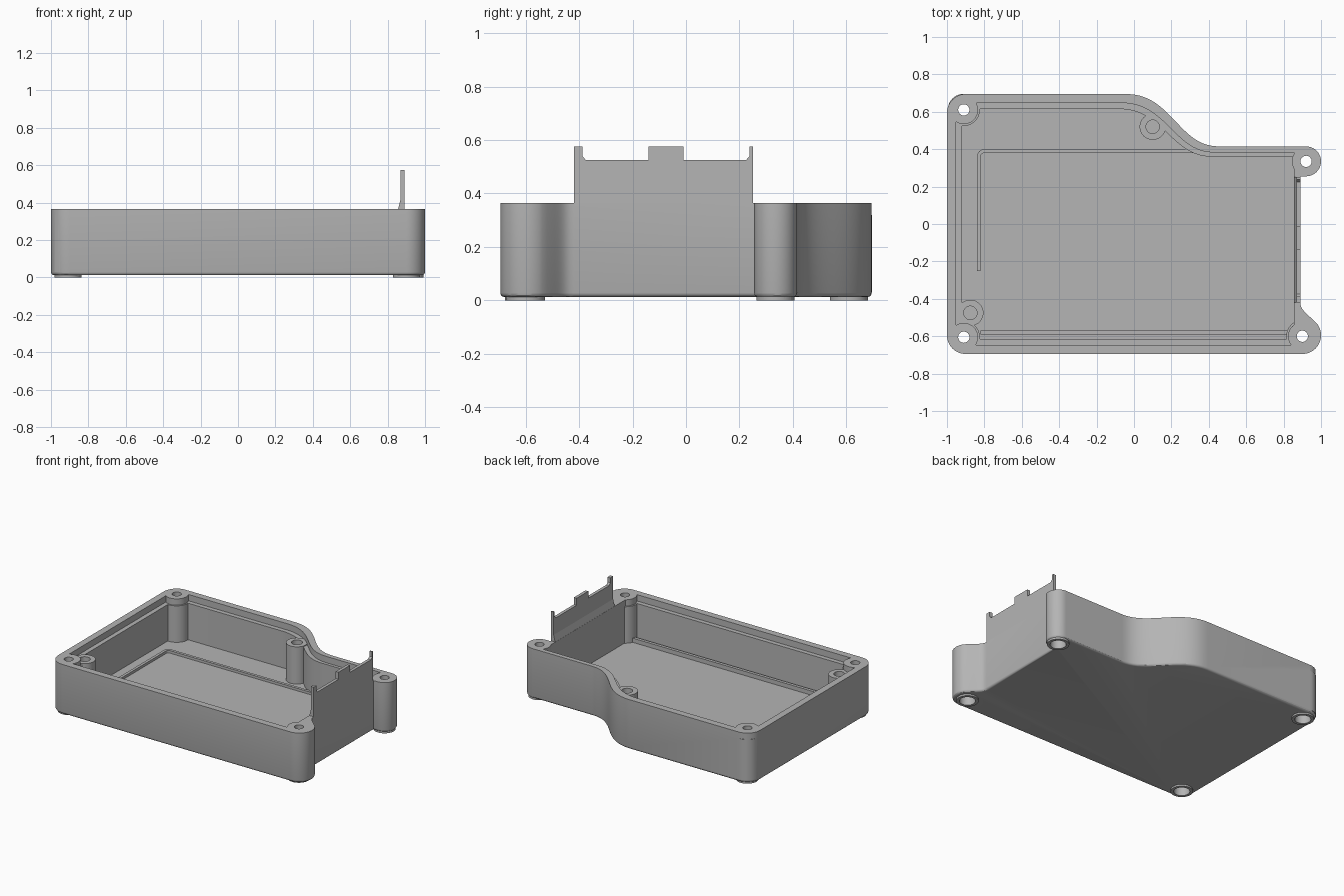
import bpy, bmesh
from math import cos, sin, radians

old = bpy.data.objects.get("Cube")
if old:
    bpy.data.objects.remove(old)

grey = bpy.data.materials.new("light grey plastic")
grey.use_nodes = True
GREY = (0.46, 0.46, 0.46, 1)
grey.diffuse_color = GREY
grey.node_tree.nodes["Principled BSDF"].inputs["Base Color"].default_value = GREY

RIM, LEDGE, FLOOR, BASE = 0.365, 0.32, 0.06, 0.012
SCREWS = [(-0.91, 0.61), (-0.91, -0.605), (0.9, -0.6), (0.92, 0.335)]
BOSSES = [(0.1, 0.52), (-0.875, -0.475)]


def arc(cx, cy, r, a0, a1, n=12):
    angles = [radians(a0 + (a1 - a0) * i / n) for i in range(n + 1)]
    return [(cx + r * cos(a), cy + r * sin(a)) for a in angles]


def bezier(p, n=20):
    pts = []
    for i in range(n + 1):
        t = i / n
        w = ((1 - t) ** 3, 3 * t * (1 - t) ** 2, 3 * t * t * (1 - t), t ** 3)
        pts.append(tuple(sum(w[k] * p[k][j] for k in range(4)) for j in (0, 1)))
    return pts


def prism(name, pts, lo, hi, axis="z", bevel=0):
    """Extrude a flat outline along one axis."""
    place = {"z": lambda a, b, h: (a, b, h),
             "x": lambda a, b, h: (h, a, b),
             "y": lambda a, b, h: (a, h, b)}[axis]
    bm = bmesh.new()
    low = bm.faces.new([bm.verts.new(place(a, b, lo)) for a, b in pts])
    edges = list(low.edges)
    top = bmesh.ops.extrude_face_region(bm, geom=[low], use_keep_orig=True)["geom"]
    step = place(0, 0, hi - lo)
    bmesh.ops.translate(bm, vec=step, verts=[v for v in top if isinstance(v, bmesh.types.BMVert)])
    bmesh.ops.recalc_face_normals(bm, faces=bm.faces)
    if bevel:
        bmesh.ops.bevel(bm, geom=edges, offset=bevel, segments=3, profile=0.5, affect="EDGES")
    mesh = bpy.data.meshes.new(name)
    bm.to_mesh(mesh)
    bm.free()
    mesh.materials.append(grey)
    obj = bpy.data.objects.new(name, mesh)
    bpy.context.collection.objects.link(obj)
    return obj


def rod(name, centre, r, lo, hi):
    return prism(name, arc(*centre, r, 0, 360, 40)[:-1], lo, hi)


def combine(target, other, operation):
    """Apply a boolean and remove the helper."""
    mod = target.modifiers.new("boolean", "BOOLEAN")
    mod.operation, mod.object, mod.solver = operation, other, "EXACT"
    bpy.context.view_layer.objects.active = target
    bpy.ops.object.modifier_apply(modifier=mod.name)
    bpy.data.objects.remove(other)


def back_curve(d):
    """S-shaped step of the back wall, inset by d."""
    s, y0, y1 = -0.5 * d, 0.695 - d, 0.415 - 0.68 * d
    return bezier([(0.45 + s, y1), (0.24 + s, y1), (0.2 + s, y0), (-0.04 + s, y0)])


def cavity(d, lo, hi):
    y = 0.695 - d
    pts = [(0.855, -y), (0.855, 0.415 - 0.68 * d)] + back_curve(d)
    pts += arc(-0.96 + d, y - 0.04, 0.04, 90, 180, 6)
    pts += arc(-0.96 + d, 0.04 - y, 0.04, 180, 270, 6)
    return prism("cavity", pts, lo, hi)


# Tray body with rounded lugs on the right and the S-shaped back wall
outline = arc(-0.9, -0.595, 0.1, 180, 270) + arc(0.9, -0.595, 0.1, -90, 35, 16)
outline += bezier([(0.965, -0.52), (0.92, -0.475), (0.89, -0.46), (0.89, -0.42)], 8)
outline += [(0.89, 0.255)] + arc(0.92, 0.335, 0.08, -90, 90, 20)
outline += back_curve(0) + arc(-0.9, 0.595, 0.1, 90, 180)
tray = prism("tray", outline, BASE, RIM, bevel=0.016)
combine(tray, cavity(0.08, FLOOR, 0.5), "DIFFERENCE")
combine(tray, cavity(0.048, LEDGE, 0.5), "DIFFERENCE")

# Corner screw posts with feet and counterbored through holes
for c in SCREWS:
    combine(tray, rod("post", c, 0.076, 0.03, RIM), "UNION")
    combine(tray, rod("foot", c, 0.072, 0, 0.05), "UNION")
for c in SCREWS[:3]:
    combine(tray, rod("post_collar", c, 0.086, 0.03, LEDGE), "UNION")
for c in SCREWS:
    combine(tray, rod("hole", c, 0.03, -0.1, 0.5), "DIFFERENCE")
    combine(tray, rod("counterbore", c, 0.052, -0.1, 0.25), "DIFFERENCE")

# Inner bosses with blind holes
for c in BOSSES:
    combine(tray, rod("boss", c, 0.07, 0.03, 0.325), "UNION")
    combine(tray, rod("boss_hole", c, 0.036, 0.12, 0.5), "DIFFERENCE")

# Low ribs on the floor
rib = [(-0.84, -0.25)] + arc(-0.8, 0.36, 0.04, 180, 90, 6) + [(0.36, 0.4), (0.36, 0.38)]
rib += arc(-0.8, 0.36, 0.02, 90, 180, 6) + [(-0.82, -0.25)]
floor_rib = prism("floor_rib", rib, 0.05, 0.078)
front_rib = prism("front_rib", [(-0.82, -0.592), (0.82, -0.592), (0.82, -0.57), (-0.82, -0.57)], 0.05, 0.09)

# Tall end panel with three tabs, and its tapered root
panel = [(-0.42, RIM), (0.25, RIM), (0.25, 0.575), (0.238, 0.575), (0.238, 0.54), (0.225, 0.525)]
panel += [(-0.01, 0.525), (-0.01, 0.575), (-0.14, 0.575), (-0.14, 0.525)]
panel += [(-0.375, 0.525), (-0.388, 0.54), (-0.388, 0.575), (-0.42, 0.575)]
end_panel = prism("end_panel", panel, 0.868, 0.89, "x")
panel_root = prism("panel_root", [(0.856, RIM), (0.87, RIM), (0.87, 0.42)], -0.42, 0.25, "y")

# Smooth shading that keeps the edges crisp
for obj in (tray, floor_rib):
    bpy.ops.object.select_all(action="DESELECT")
    obj.select_set(True)
    bpy.context.view_layer.objects.active = obj
    bpy.ops.object.shade_smooth_by_angle(angle=radians(30))
